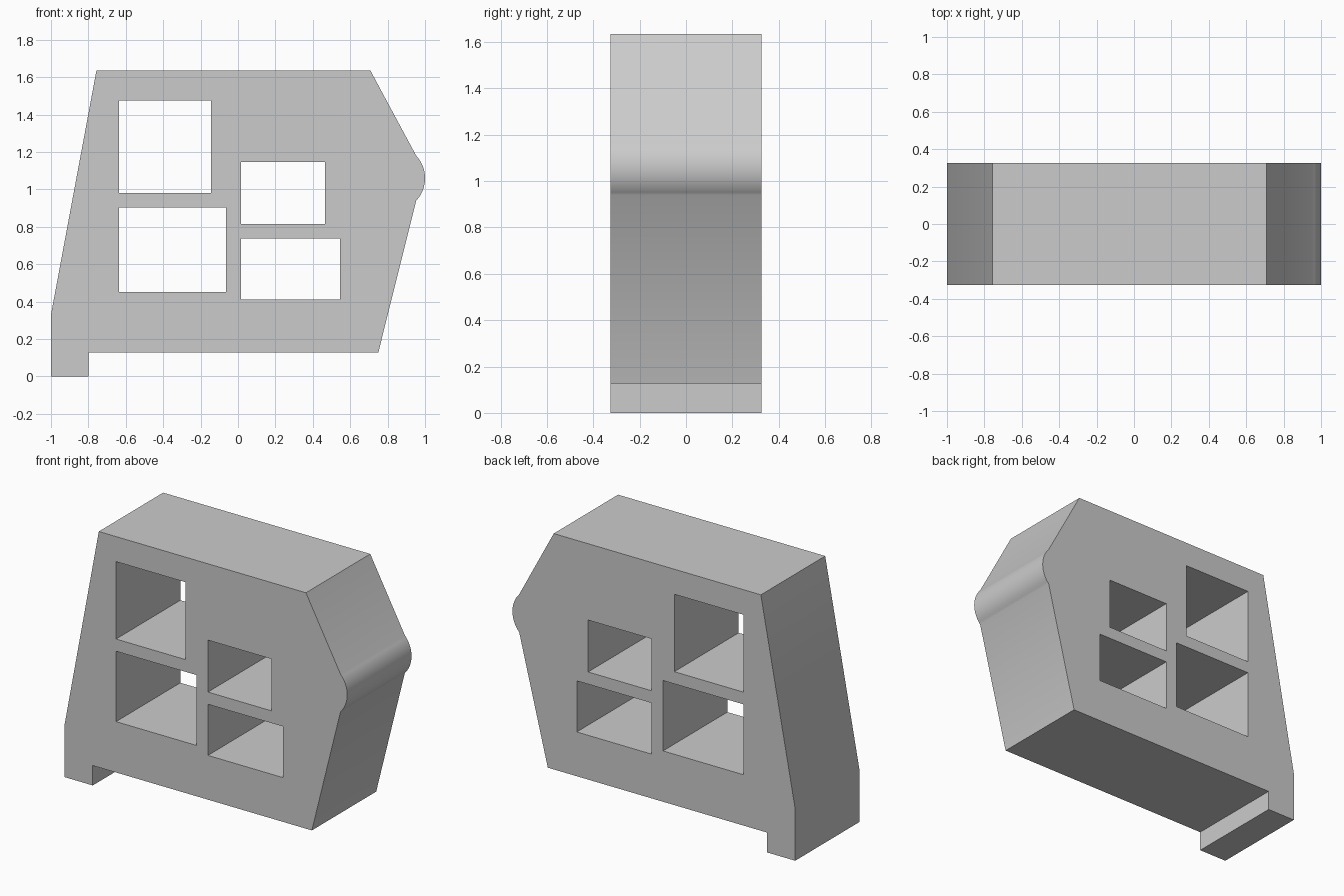
import bpy, bmesh, math

cube = bpy.data.objects.get("Cube")
if cube:
    bpy.data.objects.remove(cube, do_unlink=True)

HALF_DEPTH = 0.325

grey = bpy.data.materials.new("light grey")
grey.use_nodes = True
colour = (0.6, 0.6, 0.6, 1)
grey.diffuse_color = colour
grey.node_tree.nodes["Principled BSDF"].inputs["Base Color"].default_value = colour


def extrude_profile(name, points, half_depth):
    """Solid from an outline in x and z, extruded along y."""
    bm = bmesh.new()
    face = bm.faces.new([bm.verts.new((x, -half_depth, z)) for x, z in points])
    new = bmesh.ops.extrude_face_region(bm, geom=[face])["geom"]
    verts = [v for v in new if isinstance(v, bmesh.types.BMVert)]
    bmesh.ops.translate(bm, verts=verts, vec=(0, 2 * half_depth, 0))
    bmesh.ops.recalc_face_normals(bm, faces=bm.faces)
    mesh = bpy.data.meshes.new(name)
    bm.to_mesh(mesh)
    bm.free()
    mesh.materials.append(grey)
    obj = bpy.data.objects.new(name, mesh)
    bpy.context.collection.objects.link(obj)
    return obj


# Rounded nose on the left edge, from bottom to top
radius, spread, steps = 0.177, math.radians(43), 16
nose = []
for i in range(steps + 1):
    a = -spread + 2 * spread * i / steps
    nose.append((1 - radius + radius * math.cos(a), 1.06 + radius * math.sin(a)))

# Body outline with the small foot
outline = [(-1, 0), (-0.8, 0), (-0.8, 0.127), (0.75, 0.127)] + nose + [
    (0.708, 1.635), (-0.757, 1.635), (-1, 0.33)]
body = extrude_profile("body", outline, HALF_DEPTH)

# Four rectangular through openings: x min, x max, z min, z max
openings = [(-0.635, -0.145, 0.98, 1.475), (-0.635, -0.065, 0.452, 0.902),
            (0.015, 0.465, 0.815, 1.147), (0.015, 0.545, 0.41, 0.737)]
cutters = []
for x0, x1, z0, z1 in openings:
    cutter = extrude_profile("opening_cutter", [(x0, z0), (x1, z0), (x1, z1), (x0, z1)],
                             HALF_DEPTH * 2)
    cutter.hide_render = True
    mod = body.modifiers.new("opening", 'BOOLEAN')
    mod.operation, mod.solver, mod.object = 'DIFFERENCE', 'EXACT', cutter
    cutters.append(cutter)

# Apply the cuts and remove the cutters
bpy.ops.object.select_all(action='DESELECT')
body.select_set(True)
bpy.context.view_layer.objects.active = body
for mod in list(body.modifiers):
    bpy.ops.object.modifier_apply(modifier=mod.name)
for cutter in cutters:
    bpy.data.objects.remove(cutter, do_unlink=True)

bpy.ops.object.shade_smooth_by_angle(angle=math.radians(30))
